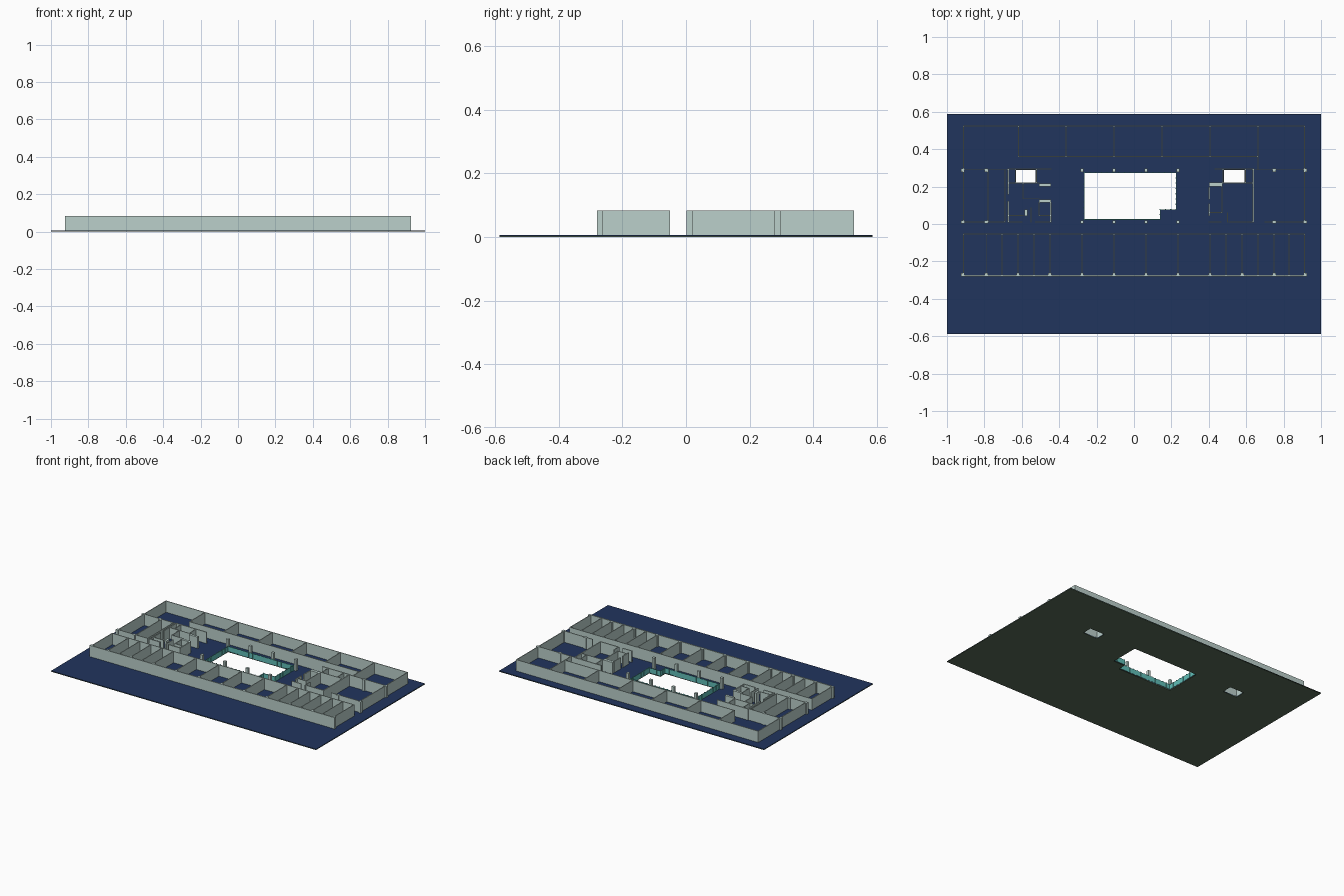
import bpy, bmesh, math
from mathutils import Vector, Matrix

if "Cube" in bpy.data.objects:
    bpy.data.objects.remove(bpy.data.objects["Cube"])

FLOOR, TOP = 0.006, 0.083


def material(name, rgb):
    m = bpy.data.materials.new(name)
    m.diffuse_color = (*rgb, 1)
    m.use_nodes = True
    m.node_tree.nodes["Principled BSDF"].inputs["Base Color"].default_value = m.diffuse_color
    return m


navy = material("navy", (0.015, 0.035, 0.11))
olive = material("olive", (0.10, 0.15, 0.10))
pale = material("pale_grey_green", (0.50, 0.63, 0.60))
teal = material("teal", (0.12, 0.52, 0.48))


def add_box(bm, x0, x1, y0, y1, z0, z1):
    m = Matrix.LocRotScale(Vector(((x0 + x1) / 2, (y0 + y1) / 2, (z0 + z1) / 2)), None,
                           Vector((x1 - x0, y1 - y0, z1 - z0)))
    bmesh.ops.create_cube(bm, size=1, matrix=m)


def finish(bm, name, mat):
    me = bpy.data.meshes.new(name)
    bm.to_mesh(me)
    bm.free()
    ob = bpy.data.objects.new(name, me)
    bpy.context.collection.objects.link(ob)
    me.materials.append(mat)


def walls(name, segments, t=0.005, z0=FLOOR, z1=TOP, mat=pale):
    """Axis-aligned walls from centre lines (x0, y0, x1, y1)."""
    bm = bmesh.new()
    h = t / 2
    for x0, y0, x1, y1 in segments:
        add_box(bm, min(x0, x1) - h, max(x0, x1) + h, min(y0, y1) - h, max(y0, y1) + h, z0, z1)
    finish(bm, name, mat)


def rect(x0, x1, y0, y1):
    return [(x0, y0), (x1, y0), (x1, y1), (x0, y1)]


def plate(name, loops, z0, z1, mat):
    """Flat plate: first loop is the outline, the others are holes."""
    cu = bpy.data.curves.new(name, 'CURVE')
    cu.dimensions = '2D'
    cu.fill_mode = 'BOTH'
    cu.extrude = (z1 - z0) / 2
    for loop in loops:
        sp = cu.splines.new('POLY')
        sp.points.add(len(loop) - 1)
        for p, (x, y) in zip(sp.points, loop):
            p.co = (x, y, 0, 1)
        sp.use_cyclic_u = True
    ob = bpy.data.objects.new(name, cu)
    bpy.context.collection.objects.link(ob)
    ob.location.z = (z0 + z1) / 2
    cu.materials.append(mat)
    bpy.ops.object.select_all(action='DESELECT')
    ob.select_set(True)
    bpy.context.view_layer.objects.active = ob
    bpy.ops.object.convert(target='MESH')


# Ground slab and floor finish with atrium and two stair openings
atrium = [(-0.267, 0.024), (0.14, 0.024), (0.14, 0.077), (0.225, 0.077), (0.225, 0.275), (-0.267, 0.275)]
loops = [rect(-1, 1, -0.587, 0.587), atrium,
         rect(-0.632, -0.526, 0.222, 0.29), rect(0.481, 0.591, 0.222, 0.29)]
plate("ground_slab", loops, 0, 0.004, olive)
plate("floor_finish", loops, 0.004, FLOOR, navy)

# Atrium railing: panels and posts round the opening
edges = list(zip(atrium, atrium[1:] + atrium[:1]))
walls("atrium_railing", [(*a, *b) for a, b in edges], 0.003, FLOOR, 0.04, teal)
bm = bmesh.new()
for a, b in edges:
    a, b = Vector(a), Vector(b)
    n = max(1, round((b - a).length / 0.03))
    for i in range(n):
        p = a.lerp(b, i / n)
        add_box(bm, p.x - .003, p.x + .003, p.y - .003, p.y + .003, FLOOR, 0.043)
finish(bm, "railing_posts", teal)

# Columns on the structural grid
bm = bmesh.new()
H = 0.009
front_x = [-0.79, -0.62, -0.45, -0.278, -0.107, 0.064, 0.235, 0.406, 0.578, 0.749]
mid_x = [-0.79, -0.278, -0.107, 0.064, 0.235, 0.749]
for x in [-0.916] + front_x + [0.916]:
    add_box(bm, x - H, x + H, -0.28, -0.262, FLOOR, TOP)
for x in [-0.916] + mid_x + [0.916]:
    for y in (0.011, 0.288):
        add_box(bm, x - H, x + H, y - H, y + H, FLOOR, TOP)
finish(bm, "columns", pale)

# Front row of rooms
E = 0.912
walls("front_facade", [(-E, -0.276, E, -0.276)], 0.007)
walls("front_corridor_wall", [(-E, -0.053, E, -0.053)])
room_x = [-E] + front_x + [-0.705, -0.535, 0.492, 0.663, 0.829, E]
walls("front_room_partitions", [(x, -0.053, x, -0.276) for x in room_x])

# Back row of rooms
walls("back_facade", [(-E, 0.525, E, 0.525)])
walls("back_corridor_wall", [(-0.617, 0.36, 0.663, 0.36)])
walls("back_room_partitions",
      [(x, 0.525, x, 0.36) for x in (-0.617, -0.363, -0.107, 0.15, 0.406)] + [(0.663, 0.525, 0.663, 0.29)])
walls("side_facades", [(x, 0.008, x, 0.525) for x in (-E, E)])

# Rooms at the two ends of the middle strip
walls("left_end_rooms", [(-E, 0.29, -0.672, 0.29), (-E, 0.011, -0.69, 0.011),
                         (-0.78, 0.29, -0.78, 0.011), (-0.69, 0.29, -0.69, 0.011)])
walls("right_end_rooms", [(0.637, 0.29, E, 0.29), (0.7, 0.011, E, 0.011)])

# Left service core
walls("left_core_shell", [
    (-0.672, 0.294, -0.445, 0.294), (-0.672, 0.294, -0.672, 0.16), (-0.672, 0.12, -0.672, 0.011),
    (-0.672, 0.011, -0.6, 0.011), (-0.525, 0.011, -0.445, 0.011), (-0.445, 0.011, -0.445, 0.115)], 0.007)
walls("left_core_partitions", [
    (-0.672, 0.219, -0.508, 0.219), (-0.635, 0.294, -0.635, 0.219), (-0.522, 0.294, -0.522, 0.219),
    (-0.594, 0.219, -0.594, 0.135), (-0.594, 0.135, -0.508, 0.135), (-0.508, 0.115, -0.508, 0.045),
    (-0.55, 0.085, -0.55, 0.011), (-0.672, 0.045, -0.594, 0.045), (-0.508, 0.045, -0.445, 0.045)])
walls("left_core_thick_walls", [(-0.5, 0.208, -0.452, 0.208), (-0.5, 0.122, -0.452, 0.122),
                                (-0.578, 0.052, -0.578, 0.07)], 0.016)

# Right service core
walls("right_core_shell", [
    (0.435, 0.294, 0.637, 0.294), (0.637, 0.294, 0.637, 0.011), (0.51, 0.011, 0.637, 0.011),
    (0.403, 0.011, 0.465, 0.011), (0.403, 0.195, 0.403, 0.135), (0.403, 0.105, 0.403, 0.045)], 0.007)
walls("right_core_partitions", [
    (0.403, 0.219, 0.637, 0.219), (0.477, 0.294, 0.477, 0.219), (0.595, 0.294, 0.595, 0.219),
    (0.47, 0.219, 0.47, 0.062), (0.403, 0.062, 0.47, 0.062), (0.5, 0.06, 0.5, 0.011)])
walls("right_core_thick_walls", [(0.41, 0.208, 0.462, 0.208)], 0.016)
